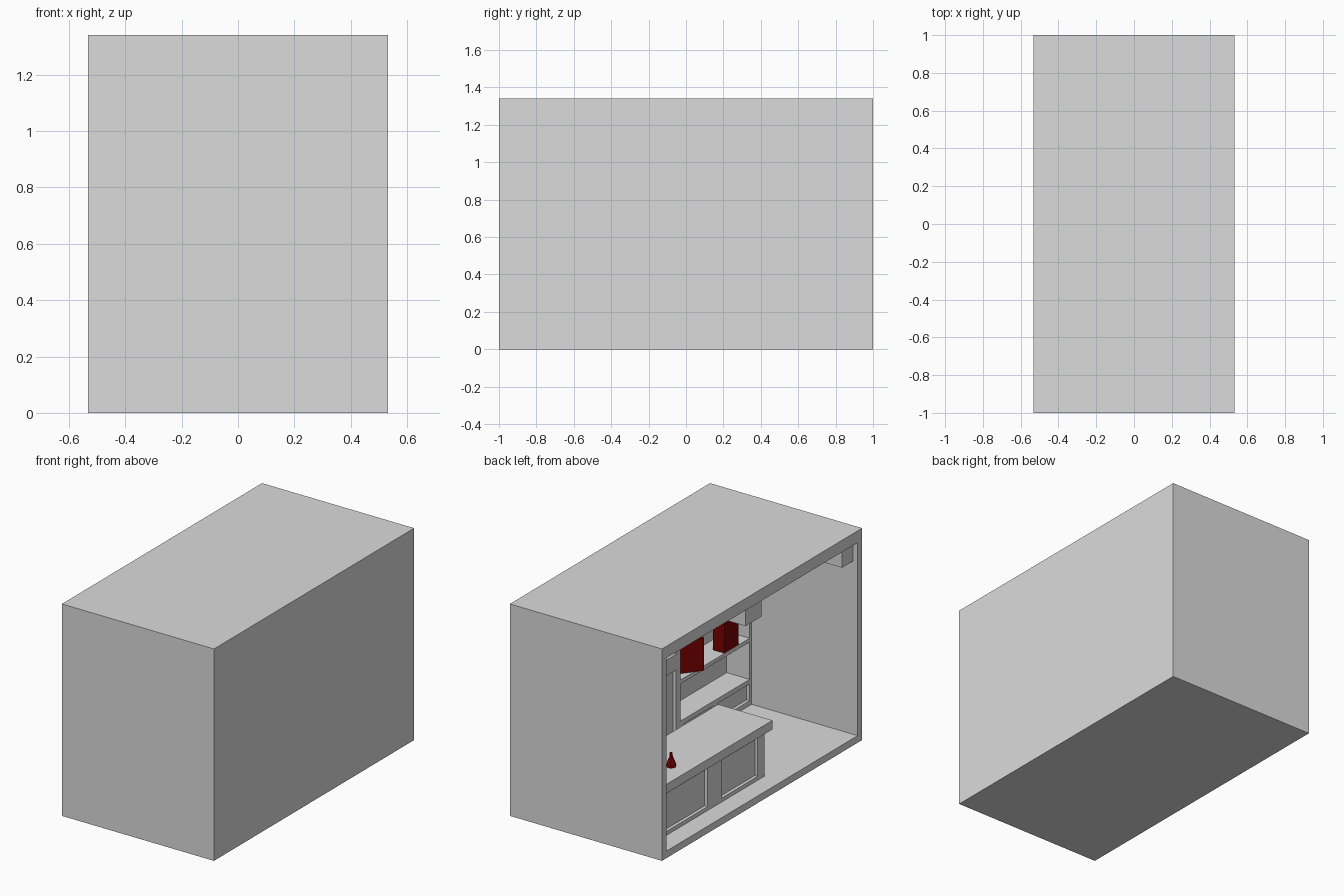
import bpy, bmesh, math
from mathutils import Matrix, Vector

if "Cube" in bpy.data.objects:
    bpy.data.objects.remove(bpy.data.objects["Cube"])


def material(name, rgb):
    m = bpy.data.materials.new(name)
    m.use_nodes = True
    m.diffuse_color = (*rgb, 1)
    m.node_tree.nodes["Principled BSDF"].inputs["Base Color"].default_value = (*rgb, 1)
    return m


GREY = material("plain_grey", (0.71, 0.71, 0.71))
RED = material("dark_red", (0.19, 0.0, 0.0))


def finish(name, bm, mat):
    mesh = bpy.data.meshes.new(name)
    bm.to_mesh(mesh)
    bm.free()
    mesh.materials.append(mat)
    ob = bpy.data.objects.new(name, mesh)
    bpy.context.collection.objects.link(ob)
    return ob


def box(name, x, y, z, mat=GREY, turn=0):
    """Box from three (low, high) ranges, optionally turned about its own vertical axis."""
    centre = Vector([(a + b) / 2 for a, b in (x, y, z)])
    size = [b - a for a, b in (x, y, z)]
    bm = bmesh.new()
    bmesh.ops.create_cube(bm, size=1, matrix=Matrix.Diagonal((*size, 1)))
    ob = finish(name, bm, mat)
    ob.location = centre
    ob.rotation_euler.z = math.radians(turn)
    return ob


def panelled_front(name, x, y, z, panels, rail, depth=0.02):
    """Core with stiles and rails in front, leaving recessed panels between them."""
    box(name + "_core", (x[0] + depth, x[1]), y, z)
    front = (x[0], x[0] + depth)
    box(name + "_bottom_rail", front, y, (z[0], z[0] + rail))
    box(name + "_top_rail", front, y, (z[1] - rail, z[1]))
    edges = sorted([*y] + [v for p in panels for v in p])
    for i in range(0, len(edges), 2):
        box(f"{name}_stile_{i // 2 + 1}", front, (edges[i], edges[i + 1]),
            (z[0] + rail, z[1] - rail))


# Room shell, open on one long side
X, Y, H, T = 0.532, 1.0, 1.34, 0.045
FLOOR, CEIL, IN = T, H - 0.075, Y - T
box("floor", (-X, X), (-Y, Y), (0, FLOOR))
box("ceiling", (-X, X), (-Y, Y), (CEIL, H))
box("long_wall", (X - T, X), (-Y, Y), (FLOOR, CEIL))
box("front_wall", (-X, X - T), (-Y, -IN), (FLOOR, CEIL))
box("back_wall", (-X, X - T), (IN, Y), (FLOOR, CEIL))

# Ceiling beams
box("middle_beam", (-0.5, X - T), (-0.04, 0.12), (1.14, CEIL))
box("end_beam", (-0.5, X - T), (-IN, -0.845), (1.14, CEIL))

# Service counter with recessed panels
panelled_front("counter_base", (-0.41, -0.1), (-0.2, IN), (FLOOR, 0.335),
               [(-0.13, 0.23), (0.37, 0.8)], 0.025)
box("counter_top", (-0.44, -0.06), (-0.235, IN), (0.335, 0.392))

# Wall shelving: two open bays either side of a tall panelled section
FRONT, BACK = 0.21, 0.37
box("shelving_back", (BACK, X - T), (-IN, IN), (FLOOR, CEIL))
for label, low, high in (("lower", FLOOR, 0.6), ("upper", 0.6, CEIL)):
    panelled_front(label + "_centre", (FRONT, BACK), (-0.247, 0.247), (low, high),
                   [(-0.2, 0.2)], 0.05)
for side, label in ((-1, "front"), (1, "back")):
    def span(a, b):
        return tuple(sorted((side * a, side * b)))
    box(label + "_end_stile", (FRONT, BACK), span(0.935, IN), (0.21, CEIL))
    panelled_front(label + "_cupboard", (FRONT, BACK), span(0.247, IN),
                   (FLOOR, 0.21), [span(0.285, 0.58), span(0.62, 0.935)], 0.03)
    for i in range(1, 4):
        top = 0.215 + 0.255 * i
        box(f"{label}_shelf_{i}", (FRONT, BACK), span(0.247, 0.935), (top - 0.025, top))

    # Red containers standing on the lowest open shelf
    box(label + "_straight_container", (0.212, 0.289), span(0.685, 0.825),
        (0.47, 0.675), RED)
    box(label + "_turned_container", (0.207, 0.284), span(0.325, 0.465),
        (0.47, 0.675), RED, turn=38 * side)

# Small bottle on the counter
bm = bmesh.new()
profile = [(0, 0), (0.031, 0), (0.028, 0.02), (0.011, 0.06), (0.009, 0.085), (0, 0.085)]
points = [bm.verts.new((r, 0, h)) for r, h in profile]
edges = [bm.edges.new(pair) for pair in zip(points, points[1:])]
bmesh.ops.spin(bm, geom=points + edges, cent=(0, 0, 0), axis=(0, 0, 1),
               angle=math.tau, steps=6)
bmesh.ops.remove_doubles(bm, verts=bm.verts, dist=0.0001)
bmesh.ops.recalc_face_normals(bm, faces=bm.faces)
finish("counter_bottle", bm, RED).location = (-0.32, 0.606, 0.392)
